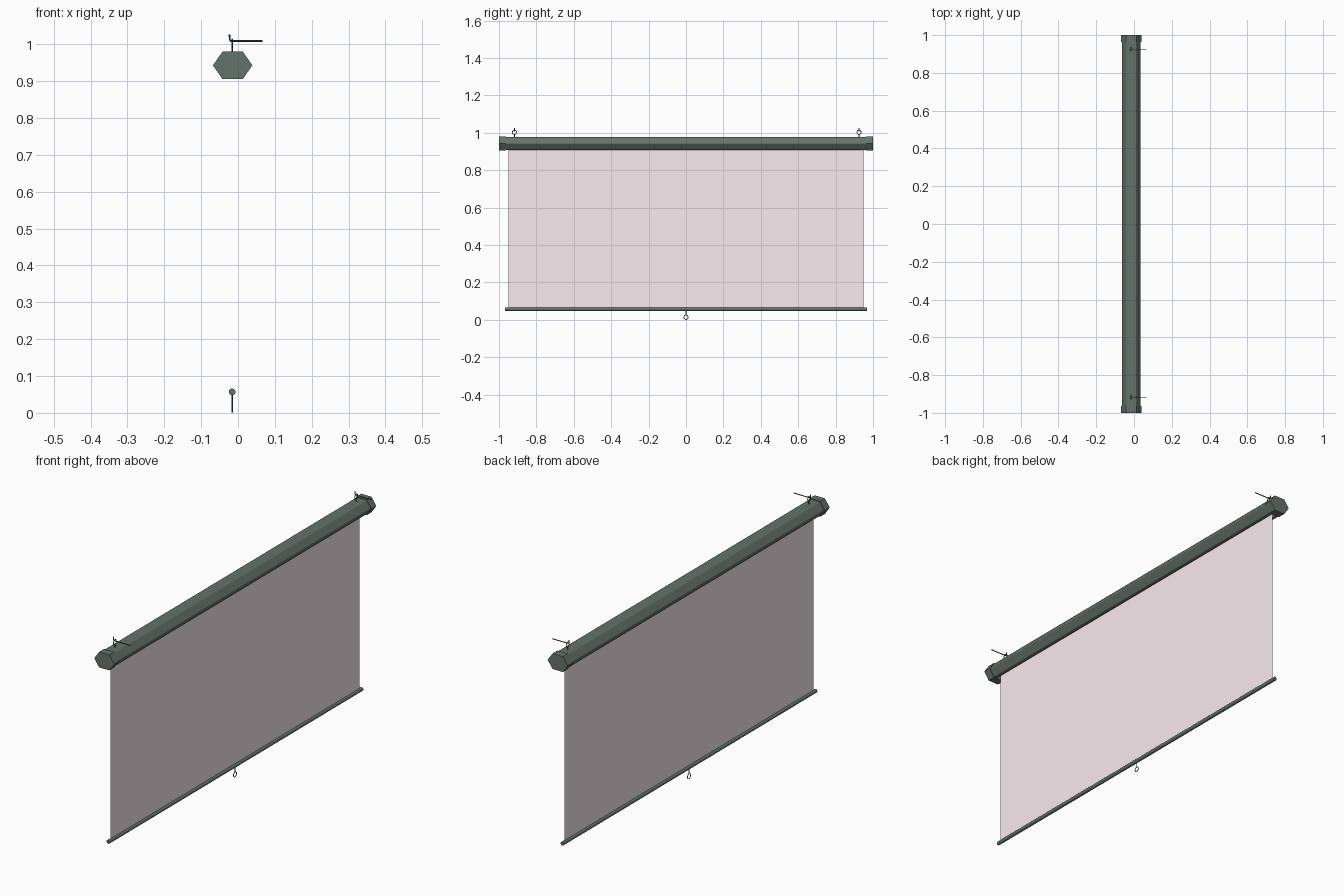
import bpy, bmesh, math
from mathutils import Matrix

if "Cube" in bpy.data.objects:
    bpy.data.objects.remove(bpy.data.objects["Cube"])

CX, CZ = -0.0145, 0.943   # housing axis
SX = -0.016               # screen plane


def material(name, rgba):
    m = bpy.data.materials.new(name)
    m.diffuse_color = rgba
    m.use_nodes = True
    m.node_tree.nodes["Principled BSDF"].inputs["Base Color"].default_value = m.diffuse_color
    return m


green = material("green_grey", (0.13, 0.17, 0.145, 1))
dark = material("dark_metal", (0.08, 0.10, 0.09, 1))
fabric = material("pale_fabric", (0.96, 0.83, 0.88, 1))


def finish(name, bm, mat):
    bmesh.ops.recalc_face_normals(bm, faces=bm.faces)
    me = bpy.data.meshes.new(name)
    bm.to_mesh(me)
    bm.free()
    me.materials.append(mat)
    ob = bpy.data.objects.new(name, me)
    bpy.context.collection.objects.link(ob)
    return ob


def prism(name, profile, y0, y1, mat, bevel=0):
    """Extrude an x/z profile along y, optionally rounding its edges."""
    bm = bmesh.new()
    f = bm.faces.new([bm.verts.new((x, y0, z)) for x, z in profile])
    r = bmesh.ops.extrude_face_region(bm, geom=[f])
    bmesh.ops.translate(bm, vec=(0, y1 - y0, 0),
                        verts=[v for v in r["geom"] if isinstance(v, bmesh.types.BMVert)])
    ob = finish(name, bm, mat)
    if bevel:
        b = ob.modifiers.new("bevel", "BEVEL")
        b.width, b.segments = bevel, 3
        ob.data.shade_smooth()
        b.harden_normals = True
    return ob


def hexagon(a, flat, h):
    return [(CX - a, CZ), (CX - flat, CZ + h), (CX + flat, CZ + h),
            (CX + a, CZ), (CX + flat, CZ - h), (CX - flat, CZ - h)]


def wire(name, points, radius, mat, cyclic=False):
    """Round wire along a path, converted to a mesh."""
    cu = bpy.data.curves.new(name, "CURVE")
    cu.dimensions = "3D"
    cu.bevel_depth, cu.bevel_resolution, cu.use_fill_caps = radius, 2, True
    sp = cu.splines.new("POLY")
    sp.points.add(len(points) - 1)
    for p, c in zip(sp.points, points):
        p.co = (*c, 1)
    sp.use_cyclic_u = cyclic
    tmp = bpy.data.objects.new(name + "_curve", cu)
    bpy.context.collection.objects.link(tmp)
    bpy.context.view_layer.update()
    me = bpy.data.meshes.new_from_object(tmp)
    bpy.data.objects.remove(tmp)
    me.materials.clear()
    me.materials.append(mat)
    me.shade_smooth()
    ob = bpy.data.objects.new(name, me)
    bpy.context.collection.objects.link(ob)
    return ob


def ring(name, y, z, r):
    pts = [(SX, y + r * math.cos(t * math.tau / 20), z + r * math.sin(t * math.tau / 20))
           for t in range(20)]
    return wire(name, pts, 0.0018, dark, True)


# hexagonal housing with a slot along the underside for the screen
h = hexagon(0.0505, 0.026, 0.0345)
slot = [(SX + 0.009, CZ - 0.0345), (SX + 0.009, CZ - 0.012),
        (SX - 0.009, CZ - 0.012), (SX - 0.009, CZ - 0.0345)]
prism("housing", h[:5] + slot + h[5:], -0.97, 0.97, green, 0.004)

# end caps
for side, s in (("near", -1), ("far", 1)):
    prism(side + "_end_cap", hexagon(0.0535, 0.0275, 0.0375), s * 0.963, s * 1.0, green)

# hanging fabric
bm = bmesh.new()
bm.faces.new([bm.verts.new((SX, y, z)) for y, z in
              ((-0.95, 0.06), (0.95, 0.06), (0.95, 0.931), (-0.95, 0.931))])
finish("screen_fabric", bm, fabric)

# weighted bottom bar
bm = bmesh.new()
bmesh.ops.create_cone(bm, cap_ends=True, segments=24, radius1=0.009, radius2=0.009, depth=1.934,
                      matrix=Matrix.Translation((SX, 0, 0.057)) @ Matrix.Rotation(math.pi / 2, 4, "X"))
for f in bm.faces:
    f.smooth = len(f.verts) == 4
finish("bottom_bar", bm, green)

# pull loop under the bar
wire("pull_stem", [(SX, 0, 0.055), (SX, 0, 0.025)], 0.002, dark)
ring("pull_ring", 0, 0.0135, 0.0115)

# hanging eyes and wall hooks
for side, y in (("near", -0.917), ("far", 0.925)):
    wire(side + "_eye_stem", [(SX, y, 0.975), (SX, y, 0.992)], 0.002, dark)
    ring(side + "_eye_ring", y, 1.003, 0.0115)
    wire(side + "_wall_hook", [(0.066, y, 1.009), (-0.019, y, 1.009),
                               (-0.023, y, 1.012), (-0.023, y, 1.026)], 0.0022, dark)
